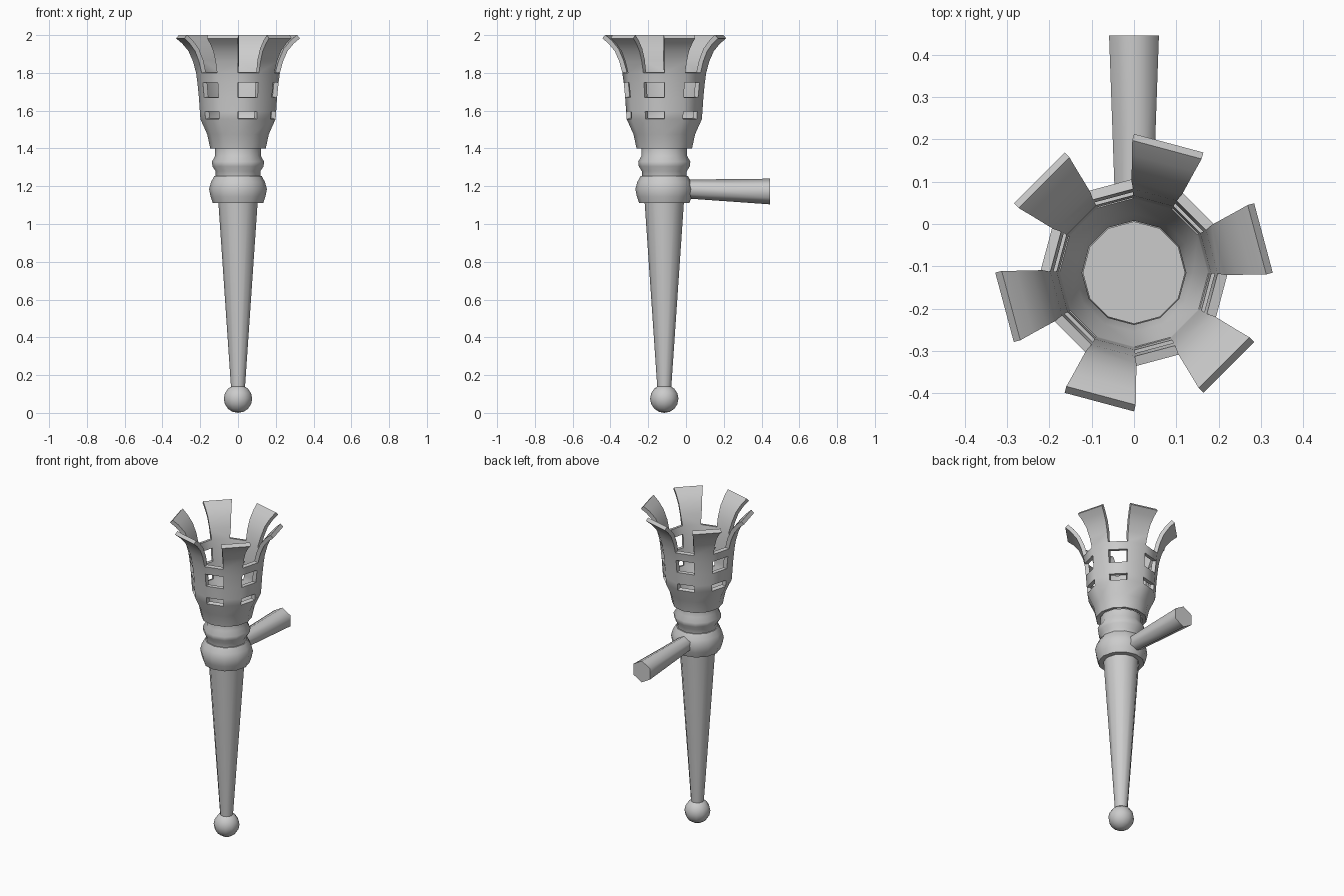
import bpy, bmesh
from math import pi, sin, cos, radians

if "Cube" in bpy.data.objects:
    bpy.data.objects.remove(bpy.data.objects["Cube"])

AY = -0.115   # y of the torch axis
N = 12        # sides


def finish(name, bm, angle=50, thickness=0):
    me = bpy.data.meshes.new(name)
    bm.to_mesh(me)
    bm.free()
    ob = bpy.data.objects.new(name, me)
    bpy.context.collection.objects.link(ob)
    bpy.ops.object.select_all(action='DESELECT')
    ob.select_set(True)
    bpy.context.view_layer.objects.active = ob
    if thickness:
        mod = ob.modifiers.new("wall", 'SOLIDIFY')
        mod.thickness = thickness
        mod.offset = -1
        mod.use_even_offset = True
        bpy.ops.object.modifier_apply(modifier=mod.name)
    bpy.ops.object.shade_smooth_by_angle(angle=radians(angle))
    return ob


def rings(bm, profile):
    """Rings of vertices around the torch axis, profile = (radius, z)."""
    return [[bm.verts.new((r * cos(2 * pi * i / N), AY + r * sin(2 * pi * i / N), z))
             for i in range(N)] for r, z in profile]


def sector(bm, rows, j, i):
    k = (i + 1) % N
    bm.faces.new((rows[j][i], rows[j][k], rows[j + 1][k], rows[j + 1][i]))


def lathe(name, profile):
    bm = bmesh.new()
    rows = rings(bm, profile)
    for j in range(len(rows) - 1):
        for i in range(N):
            sector(bm, rows, j, i)
    bm.faces.new(rows[0][::-1])
    bm.faces.new(rows[-1])
    return finish(name, bm)


# Turned parts of the stem
lathe("shaft", [(0.036, 0.12), (0.105, 1.13)])
lathe("lower_ring", [(0.133, 1.11), (0.145, 1.145), (0.153, 1.185),
                     (0.143, 1.222), (0.125, 1.255)])
lathe("collar", [(0.118, 1.24), (0.119, 1.28), (0.135, 1.305), (0.138, 1.33),
                 (0.121, 1.36), (0.121, 1.405)])

# Ball at the foot
bm = bmesh.new()
bmesh.ops.create_uvsphere(bm, u_segments=N, v_segments=8, radius=0.075)
bmesh.ops.translate(bm, verts=bm.verts, vec=(0, AY, 0.075))
finish("foot_ball", bm)

# Basket: every second sector is a petal, the others are cut into windows and bands
profile = [(0.147, 1.40), (0.163, 1.475), (0.199, 1.555), (0.202, 1.595),
           (0.207, 1.67), (0.215, 1.75), (0.222, 1.80), (0.238, 1.86),
           (0.262, 1.915), (0.295, 1.955), (0.328, 1.983)]
gap_rows = {0, 1, 3, 5}
bm = bmesh.new()
rows = rings(bm, profile)
for j in range(len(rows) - 1):
    for i in range(N):
        if i % 2 == 0 or j in gap_rows:
            sector(bm, rows, j, i)
finish("basket", bm, thickness=0.024)

# Six-sided wall bracket, widening towards the wall
bm = bmesh.new()
ends = [[bm.verts.new((r * sin(pi * i / 3), y, zc + r * cos(pi * i / 3)))
         for i in range(6)] for y, zc, r in ((-0.02, 1.186, 0.049), (0.445, 1.172, 0.068))]
for i in range(6):
    k = (i + 1) % 6
    bm.faces.new((ends[0][i], ends[0][k], ends[1][k], ends[1][i]))
bm.faces.new(ends[0])
bm.faces.new(ends[1])
bmesh.ops.recalc_face_normals(bm, faces=bm.faces)
finish("wall_bracket", bm, angle=65)
